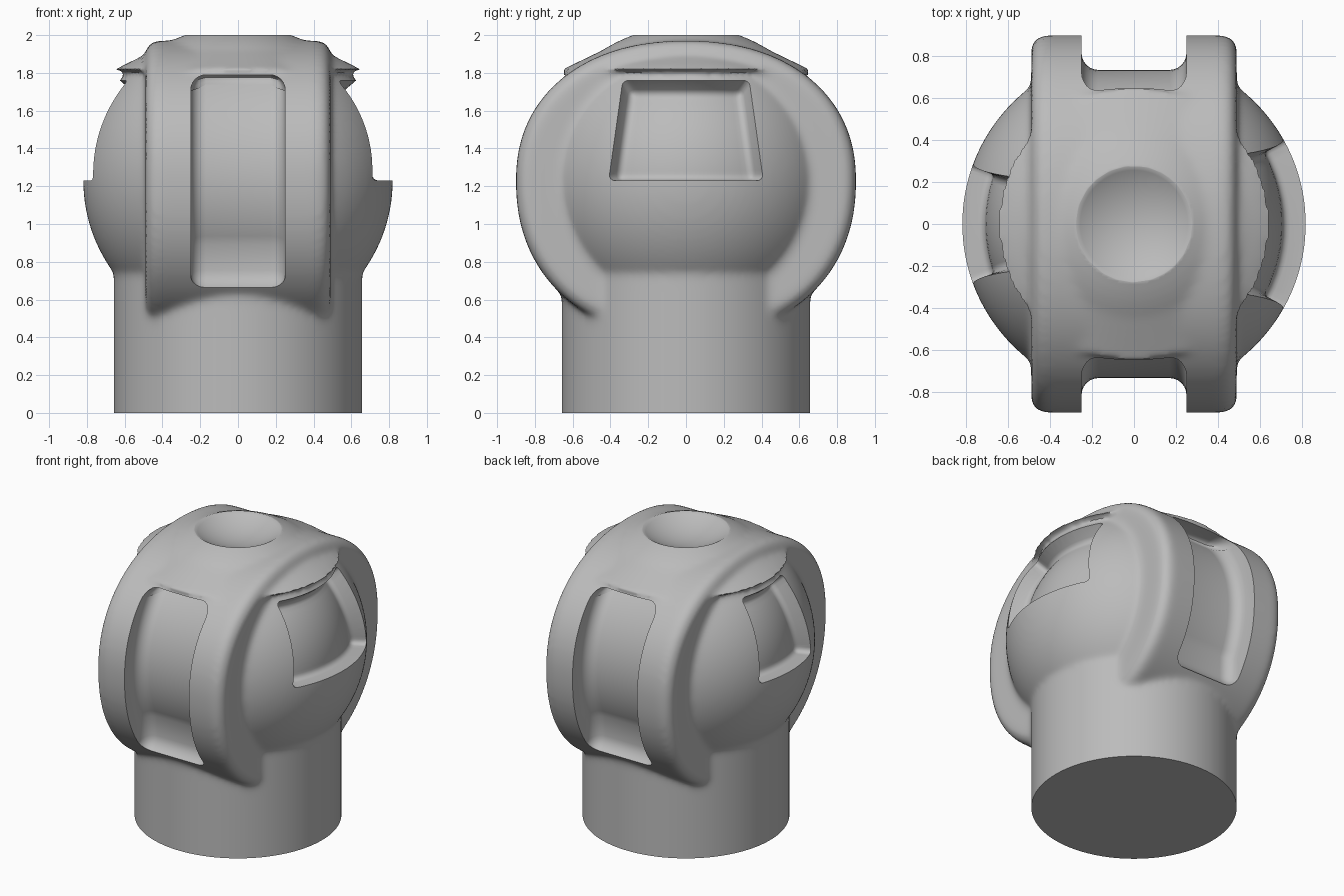
import bpy, bmesh
from math import sin, cos, pi, radians
from mathutils import Vector

if "Cube" in bpy.data.objects:
    bpy.data.objects.remove(bpy.data.objects["Cube"], do_unlink=True)

MID = 1.23        # height of the ball centre
BALL = 0.82       # ball radius


def make(name, bm):
    bmesh.ops.recalc_face_normals(bm, faces=bm.faces)
    mesh = bpy.data.meshes.new(name)
    bm.to_mesh(mesh)
    bm.free()
    ob = bpy.data.objects.new(name, mesh)
    bpy.context.collection.objects.link(ob)
    return ob


def apply(ob, kind, **settings):
    mod = ob.modifiers.new(kind.title(), kind)
    for key, value in settings.items():
        setattr(mod, key, value)
    bpy.context.view_layer.objects.active = ob
    bpy.ops.object.modifier_apply(modifier=mod.name)


def boolean(ob, other, operation):
    apply(ob, "BOOLEAN", object=other, operation=operation, solver="EXACT")
    bpy.data.objects.remove(other, do_unlink=True)


def ball(name, radius, z):
    bm = bmesh.new()
    bmesh.ops.create_uvsphere(bm, u_segments=96, v_segments=48, radius=radius)
    bmesh.ops.translate(bm, vec=(0, 0, z), verts=bm.verts)
    return make(name, bm)


def cone(name, r1, r2, z1, z2):
    bm = bmesh.new()
    bmesh.ops.create_cone(bm, cap_ends=True, segments=128, radius1=r1, radius2=r2, depth=z2 - z1)
    bmesh.ops.translate(bm, vec=(0, 0, (z1 + z2) / 2), verts=bm.verts)
    return make(name, bm)


def slab(name, profile, half, bevel, segments=6):
    """Extrude a (y, z) profile along x and round its edges."""
    bm = bmesh.new()
    face = bm.faces.new([bm.verts.new((-half, y, z)) for y, z in profile])
    out = bmesh.ops.extrude_face_region(bm, geom=[face])
    moved = [v for v in out["geom"] if isinstance(v, bmesh.types.BMVert)]
    bmesh.ops.translate(bm, vec=(2 * half, 0, 0), verts=moved)
    ob = make(name, bm)
    apply(ob, "BEVEL", width=bevel, segments=segments, limit_method="ANGLE",
          angle_limit=radians(35), use_clamp_overlap=False)
    return ob


# Broad ring around the ball: flattened above, rounder below
def ring_point(i, count=128, power=2 / 2.2):
    a = 2 * pi * i / count
    c, s = cos(a), sin(a)
    y = 0.9 * abs(c) ** power * (1 if c > 0 else -1)
    z = (0.74 if s > 0 else -0.83) * abs(s) ** power
    return y, MID + z


# Ball, column, ring and top boss fused with soft fillets
body = ball("swivel_housing", BALL, MID)
boolean(body, cone("column", 0.657, 0.657, -0.2, 0.74), "UNION")
boolean(body, slab("ring", [ring_point(i) for i in range(128)], 0.49, 0.07), "UNION")
boolean(body, cone("boss", 0.66, 0.235, 1.815, 2.02), "UNION")
apply(body, "REMESH", mode="VOXEL", voxel_size=0.018)
apply(body, "SMOOTH", factor=0.5, iterations=14)

# Flat base and flat boss top
boolean(body, cone("base_trim", 2, 2, -1, 0), "DIFFERENCE")
boolean(body, cone("top_trim", 2, 2, 2.0, 3), "DIFFERENCE")

# Shallow dish in the boss
depth, rim = 0.08, 0.275
dish_radius = (rim ** 2 + depth ** 2) / (2 * depth)
boolean(body, ball("dish", dish_radius, 2.0 - depth + dish_radius), "DIFFERENCE")

# Rounded slots in the front and back of the ring
for side in (-1, 1):
    floor = [(0.735 * cos(a), MID + 0.735 * sin(a))
             for a in (radians(48.5 - 4 * i) for i in range(20))]
    floor[0] = (0.47, 1.79)
    outline = [(1.2, 1.79)] + floor + [(0.645, 0.675), (1.2, 0.5)]
    slot = slab("slot", [(side * y, z) for y, z in outline], 0.25, 0.08)
    boolean(body, slot, "DIFFERENCE")


# Window pockets in the ball sides, with walls running towards its centre
def pocket(side, low, high, cols=12, rows=9):
    bm = bmesh.new()
    layers = []
    for radius in (0.71, 1.0):
        grid = []
        for j in range(rows + 1):
            t = j / rows
            half, z = low + (high - low) * t, 0.53 * t
            line = []
            for i in range(cols + 1):
                y = half * (2 * i / cols - 1)
                x = (BALL ** 2 - y * y - z * z) ** 0.5
                p = Vector((side * x, y, z)) * (radius / BALL)
                line.append(bm.verts.new(p + Vector((0, 0, MID))))
            grid.append(line)
        for j in range(rows):
            for i in range(cols):
                bm.faces.new((grid[j][i], grid[j][i + 1], grid[j + 1][i + 1], grid[j + 1][i]))
        layers.append(grid)
    loops = [g[0] + [r[-1] for r in g[1:]] + g[-1][-2::-1] + [r[0] for r in g[-2:0:-1]]
             for g in layers]
    for k in range(len(loops[0])):
        bm.faces.new((loops[0][k - 1], loops[0][k], loops[1][k], loops[1][k - 1]))
    ob = make("pocket", bm)
    apply(ob, "BEVEL", width=0.035, segments=4, limit_method="ANGLE", angle_limit=radians(45))
    return ob


boolean(body, pocket(1, 0.41, 0.335), "DIFFERENCE")
boolean(body, pocket(-1, 0.29, 0.225), "DIFFERENCE")

# Plain grey finish
grey = bpy.data.materials.new("plain_grey")
grey.use_nodes = True
colour = (0.5, 0.5, 0.5, 1)
grey.diffuse_color = colour
grey.node_tree.nodes["Principled BSDF"].inputs["Base Color"].default_value = colour
body.data.materials.clear()
body.data.materials.append(grey)
for poly in body.data.polygons:
    poly.material_index = 0

bpy.ops.object.select_all(action="DESELECT")
body.select_set(True)
bpy.context.view_layer.objects.active = body
bpy.ops.object.shade_smooth_by_angle(angle=radians(35))
